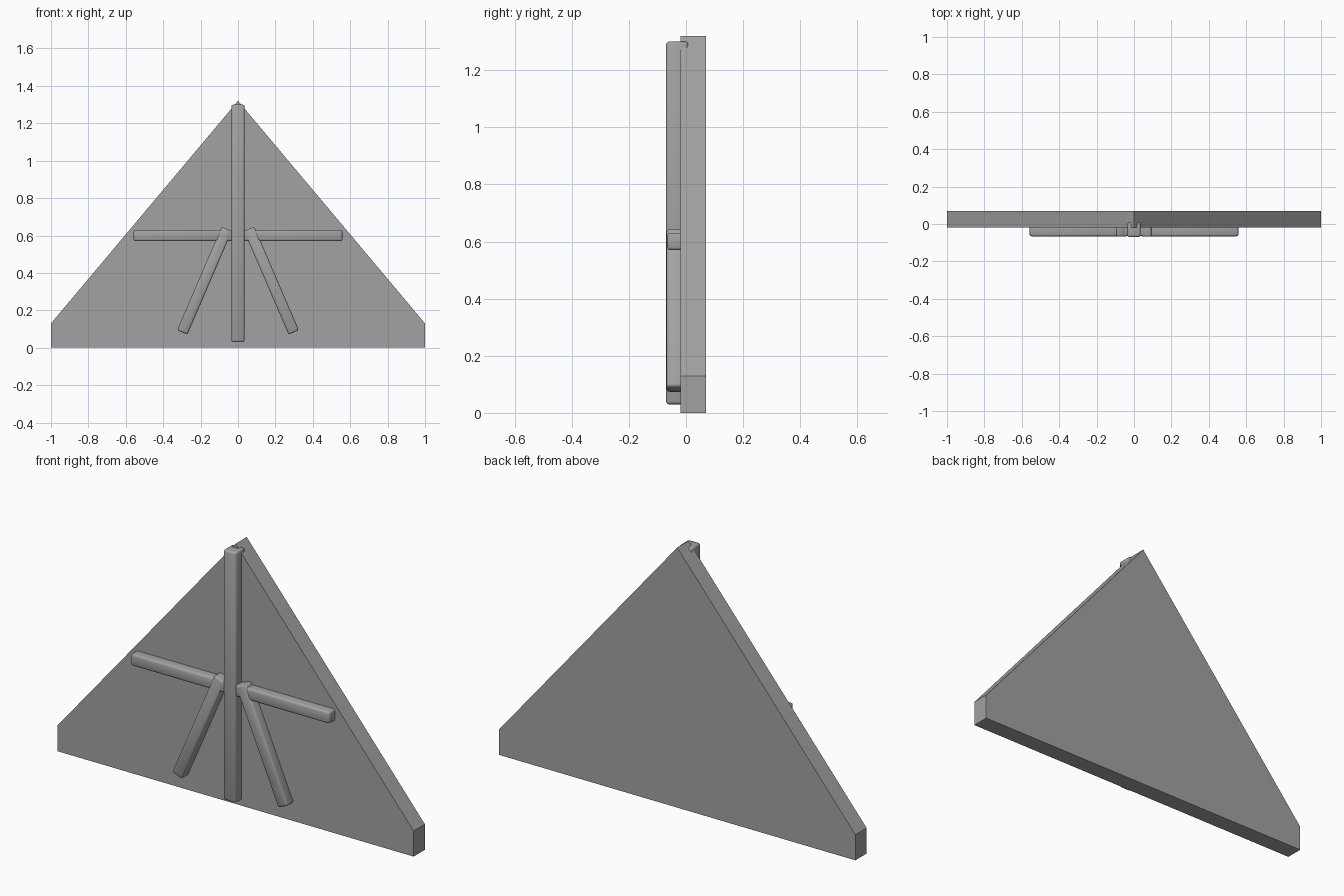
import bpy, bmesh, math
from mathutils import Vector

cube = bpy.data.objects.get("Cube")
if cube:
    bpy.data.objects.remove(cube, do_unlink=True)

# One flat grey for everything
grey = bpy.data.materials.new("plain grey")
grey.use_nodes = True
COLOUR = (0.36, 0.36, 0.36, 1)
grey.diffuse_color = COLOUR
grey.node_tree.nodes["Principled BSDF"].inputs["Base Color"].default_value = COLOUR


def add_object(name, bm):
    bmesh.ops.recalc_face_normals(bm, faces=bm.faces)
    mesh = bpy.data.meshes.new(name)
    bm.to_mesh(mesh)
    bm.free()
    mesh.materials.append(grey)
    obj = bpy.data.objects.new(name, mesh)
    bpy.context.collection.objects.link(obj)
    return obj


def gable_panel(name, outline, front, back):
    bm = bmesh.new()
    face = bm.faces.new([bm.verts.new((x, front, z)) for x, z in outline])
    result = bmesh.ops.extrude_face_region(bm, geom=[face])
    verts = [v for v in result["geom"] if isinstance(v, bmesh.types.BMVert)]
    bmesh.ops.translate(bm, verts=verts, vec=(0, back - front, 0))
    return add_object(name, bm)


def beam(name, start, end, width, front, back=0.008):
    """Rounded bar between two (x, z) points, sunk into the panel."""
    a, b = Vector((start[0], 0, start[1])), Vector((end[0], 0, end[1]))
    axis = b - a
    bm = bmesh.new()
    bmesh.ops.create_cube(bm, size=1)
    bmesh.ops.scale(bm, vec=(width, back - front, axis.length), verts=bm.verts)
    bmesh.ops.bevel(bm, geom=list(bm.edges), offset=0.01, segments=2,
                    profile=0.5, affect='EDGES')
    obj = add_object(name, bm)
    obj.rotation_euler.y = math.atan2(axis.x, axis.z)
    obj.location = (a + b) / 2
    obj.location.y = (front + back) / 2
    bpy.ops.object.select_all(action='DESELECT')
    obj.select_set(True)
    bpy.context.view_layer.objects.active = obj
    bpy.ops.object.shade_smooth_by_angle(angle=math.radians(50))
    return obj


# Wall panel
gable_panel("gable_panel",
            [(-1, 0), (1, 0), (1, 0.13), (0, 1.32), (-1, 0.13)], -0.02, 0.07)

# Central post, then cross beams and braces on both sides
beam("king_post", (0, 0.03), (0, 1.3), 0.07, -0.07)
for side, s in (("left", 1), ("right", -1)):
    beam(side + "_cross_beam", (s * 0.03, 0.6), (s * 0.558, 0.6), 0.06, -0.066)
    beam(side + "_brace", (s * 0.06, 0.635), (s * 0.298, 0.082), 0.06, -0.068)
